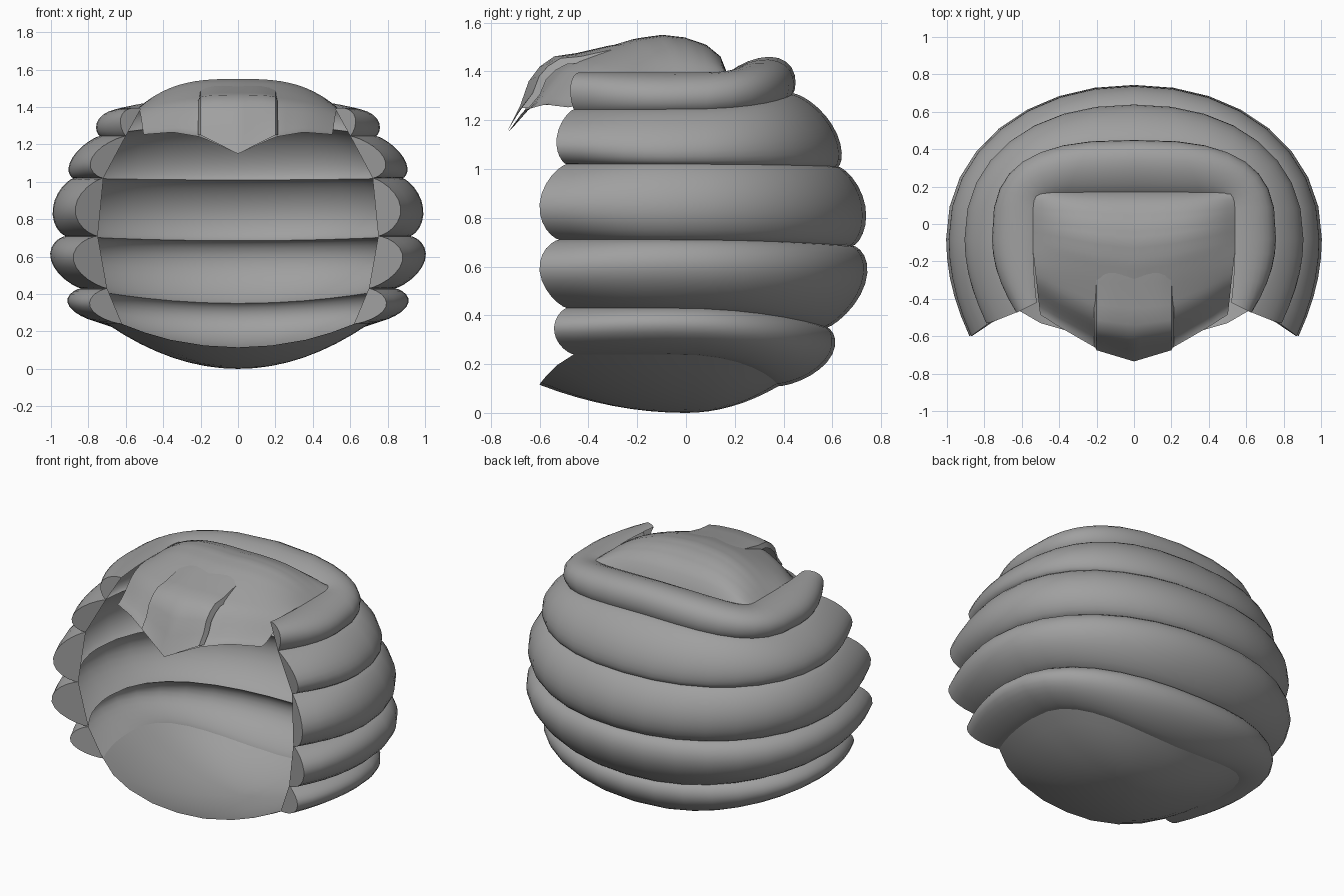
import bpy, bmesh
from math import sin, cos, pi

if "Cube" in bpy.data.objects:
    bpy.data.objects.remove(bpy.data.objects["Cube"])

grey = bpy.data.materials.new("dark_grey")
grey.diffuse_color = (.35, .35, .35, 1)
grey.use_nodes = True
grey.node_tree.nodes["Principled BSDF"].inputs["Base Color"].default_value = grey.diffuse_color


def finish(name, bm):
    bmesh.ops.remove_doubles(bm, verts=bm.verts, dist=0.0005)
    me = bpy.data.meshes.new(name)
    bm.to_mesh(me)
    bm.free()
    me.materials.append(grey)
    ob = bpy.data.objects.new(name, me)
    bpy.context.collection.objects.link(ob)
    bpy.context.view_layer.objects.active = ob
    bpy.ops.object.select_all(action='DESELECT')
    ob.select_set(True)
    bpy.ops.object.shade_smooth_by_angle(angle=0.7)
    return ob


def grid(bm, rows, flip=False):
    vs = [[bm.verts.new(p) for p in r] for r in rows]
    for a, b in zip(vs, vs[1:]):
        for i in range(len(a) - 1):
            f = [a[i], a[i + 1], b[i + 1], b[i]]
            bm.faces.new(f[::-1] if flip else f)
    return vs


def interp(pts, t):
    for (a, p), (b, q) in zip(pts, pts[1:]):
        if t <= b:
            return p + (q - p) * (t - a) / (b - a)
    return pts[-1][1]


Y0 = -0.08


def wrap(a, b, n, zs, zb, xf, yf):
    """U-shaped curve: right front end, round the back, to the left front end."""
    half = []
    for i in range(5):
        k = 1 - i / 5
        half.append((a - (a - xf) * k ** 2, Y0 + (yf - Y0) * k, zs))
    for i in range(9):
        t = pi / 2 * i / 8
        x = a * max(cos(t), 0) ** (2 / n)
        y = Y0 + (b - Y0) * sin(t) ** (2 / n)
        half.append((x, y, zs + (zb - zs) * (1 - (x / a) ** 2)))
    return half + [(-x, y, z) for x, y, z in half[-2::-1]]


# half width, back y, squareness, side z, back z, front end x, front end y
creases = [wrap(*c) for c in (
    (.70, .38, 2.6, .24, .11, .62, -.46),
    (.84, .58, 2.2, .43, .35, .70, -.49),
    (.92, .685, 2.1, .71, .685, .75, -.52),
    (.88, .625, 2.2, 1.02, 1.01, .72, -.49),
    (.74, .44, 2.8, 1.245, 1.31, .60, -.46),
    (.54, .17, 8.0, 1.39, 1.39, .52, -.42))]
crests = [wrap(*c) for c in (
    (.90, .58, 2.2, .33, .21, .79, -.54),
    (1.0, .735, 2.1, .58, .53, .88, -.60),
    (.99, .735, 2.1, .86, .85, .87, -.60),
    (.885, .60, 2.3, 1.13, 1.18, .78, -.53),
    (.72, .38, 3.3, 1.36, 1.455, .62, -.47))]

# Puffy rolls with closed front ends
N = 12
for r, mid in enumerate(crests):
    lo, hi = creases[r], creases[r + 1]
    rows = []
    for j in range(N + 1):
        s = pi * j / N
        f, w = (1 - cos(s)) / 2, max(sin(s), 0) ** 1.45
        rows.append([tuple(p + (q - p) * f + w * (m - (p + q) / 2)
                           for p, q, m in zip(P, Q, M))
                     for P, Q, M in zip(lo, hi, mid)])
    bm = bmesh.new()
    vs = grid(bm, rows)
    bm.faces.new([row[0] for row in vs][::-1])
    bm.faces.new([row[-1] for row in vs])
    finish("roll_%d" % (r + 1), bm)

# Bowl underneath, with its lip reaching forward
lip = [(.50, -.53, .195), (.36, -.57, .155), (.18, -.595, .125), (0, -.60, .115)]
edge = creases[0] + [(-x, y, z) for x, y, z in lip] + lip[-2::-1]
edge.append(edge[0])
bm = bmesh.new()
grid(bm, [[(x * k, y * k, z * k * k) for x, y, z in edge]
          for k in (j / 8 for j in range(9))], flip=True)
bmesh.ops.dissolve_degenerate(bm, dist=0.0001, edges=bm.edges)
finish("lower_bowl", bm)

# Crown cap, sloping forward to a pointed edge
front = [(0, -.73), (.2, -.665), (.4, -.55), (.54, -.46)]
low = [(0, 1.15), (.2, 1.24), (.35, 1.265), (.54, 1.25)]
top = [(0, 1.39), (.03, 1.46), (.1, 1.51), (.2, 1.54), (.3, 1.55),
       (.42, 1.535), (.55, 1.50), (.7, 1.455), (.82, 1.43), (.9, 1.38),
       (.95, 1.33), (1, 1.24)]
rows = []
for j in range(31):
    v = j / 30
    row = []
    for i in range(-12, 13):
        x = .54 * i / 12 * (1 - .07 * max(0, v - .5) / .5)
        y = .17 + (interp(front, abs(x)) - .17) * v
        d = max(0, (v - .55) / .45) ** 2
        side = 1.39 - .14 * d
        z = side + (interp(top, v) - side) * (1 - abs(i / 12) ** 3)
        k = max(0, (v - .7) / .3) ** 2
        row.append((x, y, z + (interp(low, abs(x)) - z) * k))
    rows.append(row)
bm = bmesh.new()
grid(bm, rows, flip=True)
finish("crown_cap", bm)

# Raised strip of the fringe over the brow
path = [(-.20, 1.525), (-.32, 1.505), (-.45, 1.475), (-.54, 1.462),
        (-.60, 1.42), (-.645, 1.36), (-.68, 1.26), (-.735, 1.15)]
rows = []
for j, (y, z) in enumerate(path):
    k = j / (len(path) - 1)
    row = []
    for i in range(-6, 7):
        u = abs(i / 6)
        row.append((.2 * i / 6, y + .06 * u * k,
                    z - .02 * u ** 4 * (1 - k) + .1 * u * k ** 4))
    # skirts sinking into the cap
    x, y, z = row[0]
    row.insert(0, (-.215, y + .03, z - .04 * (1 - k)))
    row.append((.215, y + .03, z - .04 * (1 - k)))
    rows.append(row)
bm = bmesh.new()
grid(bm, rows, flip=True)
finish("fringe_strip", bm)
